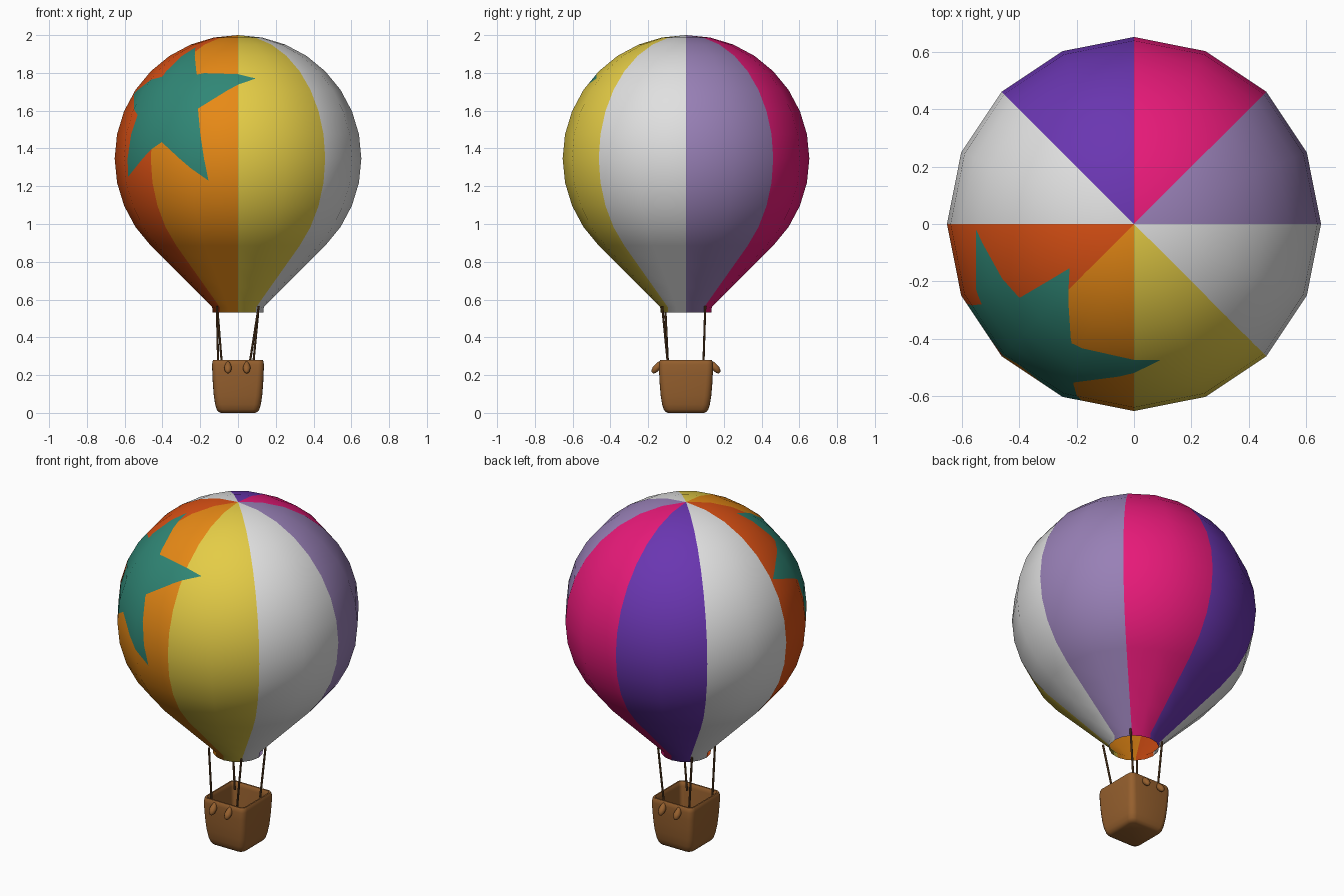
import bpy, bmesh, math
from mathutils import Vector

if "Cube" in bpy.data.objects:
    bpy.data.objects.remove(bpy.data.objects["Cube"])


def material(name, rgb):
    m = bpy.data.materials.new(name)
    lin = [(c / 255 / 12.92) if c < 11 else ((c / 255 + 0.055) / 1.055) ** 2.4 for c in rgb]
    m.diffuse_color = (*lin, 1)
    m.use_nodes = True
    m.node_tree.nodes["Principled BSDF"].inputs["Base Color"].default_value = m.diffuse_color
    return m


MATS = [material(n, c) for n, c in (
    ("lavender", (152, 128, 182)), ("magenta", (233, 26, 122)), ("purple", (106, 54, 177)),
    ("white", (224, 224, 224)), ("red orange", (217, 80, 20)), ("orange", (232, 138, 22)),
    ("yellow", (228, 204, 70)), ("teal", (48, 135, 118)))]
BROWN = material("wicker brown", (150, 96, 46))
ROPE = material("rope brown", (98, 66, 36))


def finish(name, bm, mats, angle=None):
    bmesh.ops.recalc_face_normals(bm, faces=bm.faces)
    me = bpy.data.meshes.new(name)
    bm.to_mesh(me)
    bm.free()
    for m in mats:
        me.materials.append(m)
    for p in me.polygons:
        p.use_smooth = True
    ob = bpy.data.objects.new(name, me)
    bpy.context.collection.objects.link(ob)
    if angle:
        bpy.context.view_layer.objects.active = ob
        ob.select_set(True)
        bpy.ops.object.shade_smooth_by_angle(angle=math.radians(angle))
        ob.select_set(False)
    return ob


def bridge(bm, a, b):
    n = len(a)
    for i in range(n):
        j = (i + 1) % n
        bm.faces.new((a[i], a[j], b[j], b[i]))


# Envelope: 16-sided lathe, sphere down to 45 degrees below the equator, then a cone to the neck
R, SEG = 0.653, 16
CEN = Vector((0, 0, 2 - R))
profile = [(R * math.cos(math.radians(a * 11.25)), CEN.z + R * math.sin(math.radians(a * 11.25)))
           for a in range(7, -5, -1)]
r45, z45 = profile[-1]
profile += [(r45 - d, z45 - d) for d in (.11, .22, .325)]
profile += [(r45 - .328, .532)]
bm = bmesh.new()
rings = [[bm.verts.new((r * math.cos(math.tau * k / SEG), r * math.sin(math.tau * k / SEG), z))
          for k in range(SEG)] for r, z in profile]
pole = bm.verts.new((0, 0, 2))
for k in range(SEG):
    bm.faces.new((pole, rings[0][k], rings[0][(k + 1) % SEG]))
for a, b in zip(rings, rings[1:]):
    bridge(bm, a, b)

# Star outline as points on the envelope, tips and inner corners alternating
star = [Vector(p) - CEN for p in (
    (-.223, -.153, 1.93), (-.22, -.42, 1.795), (.094, -.474, 1.77), (-.21, -.55, 1.61),
    (-.158, -.618, 1.228), (-.41, -.498, 1.435), (-.586, -.267, 1.249), (-.537, -.283, 1.58),
    (-.555, -.02, 1.69), (-.40, -.258, 1.78))]
axis = Vector((-.601, -.646, .470)).normalized()
u = axis.cross(Vector((0, 0, 1))).normalized()
w = u.cross(axis)


def flat(p):
    d = p.dot(axis)
    return p.dot(u) / d, p.dot(w) / d


outline = [flat(p) for p in star]


def in_star(p):
    if p.dot(axis) < 0.1:
        return False
    x, y = flat(p)
    inside = False
    for (x1, y1), (x2, y2) in zip(outline, outline[1:] + outline[:1]):
        if (y1 > y) != (y2 > y) and x < x1 + (y - y1) * (x2 - x1) / (y2 - y1):
            inside = not inside
    return inside


# Cut the star edges into the envelope
for p, q in zip(star, star[1:] + star[:1]):
    faces = [f for f in bm.faces
             if (f.calc_center_median() - CEN).normalized().dot(axis) > 0.4]
    geom = set(faces)
    for f in faces:
        geom.update(f.edges)
        geom.update(f.verts)
    bmesh.ops.bisect_plane(bm, geom=list(geom), dist=1e-5, plane_co=CEN,
                           plane_no=p.cross(q).normalized())

# Colour by 45 degree gores, then the star
for f in bm.faces:
    c = f.calc_center_median()
    gore = int((math.atan2(c.y, c.x) % math.tau) / (math.pi / 4)) % 8
    f.material_index = 3 if gore == 7 else gore
    if in_star(c - CEN):
        f.material_index = 7
env = finish("envelope", bm, MATS)
me = env.data
# Even shading: sphere normals above, cone normals below
normals = []
for v in me.vertices:
    n = (v.co - CEN).normalized()
    if v.co.z < z45:
        n = Vector((v.co.x, v.co.y, 0)).normalized() - Vector((0, 0, 1))
    normals.append(n.normalized())
me.normals_split_custom_set_from_vertices(normals)


# Basket: stacked rounded-square loops, hollow inside, slightly deeper than wide
def rounded_square(bm, h, r, z, n=4):
    loop = []
    for k in range(4):
        a0 = k * math.pi / 2
        cx = (h - r) * (1 if k in (0, 3) else -1)
        cy = (h - r) * (1 if k in (0, 1) else -1)
        for i in range(n + 1):
            a = a0 + i * math.pi / 2 / n
            loop.append(bm.verts.new((cx + r * math.cos(a), 1.045 * (cy + r * math.sin(a)), z)))
    return loop


bm = bmesh.new()
loops = [rounded_square(bm, h, r, z) for h, r, z in (
    (.092, .025, .0), (.104, .03, .006), (.113, .033, .018), (.121, .035, .045),
    (.128, .035, .09), (.133, .034, .15), (.136, .032, .21), (.137, .031, .255),
    (.135, .03, .272), (.130, .026, .281), (.122, .022, .281), (.117, .02, .272),
    (.115, .02, .255), (.112, .02, .14), (.102, .02, .03))]
for a, b in zip(loops, loops[1:]):
    bridge(bm, a, b)
bm.faces.new(loops[0])
bm.faces.new(loops[-1])
finish("basket", bm, [BROWN], 50)

# Sandbags: teardrops hung on front and back, leaning outward
for side, label in ((-1, "front"), (1, "back")):
    for x in (-.053, .046):
        bm = bmesh.new()
        bmesh.ops.create_uvsphere(bm, u_segments=12, v_segments=8, radius=1)
        for v in bm.verts:
            t = v.co.z
            taper = 1 - 0.35 * max(t, 0)
            lx, ly, lz = v.co.x * .02 * taper, v.co.y * .022 * taper, t * .035
            v.co = (x + lx, side * (.155 - lz * 0.45) + ly, .241 + lz * 0.92)
        finish(f"{label}_sandbag", bm, [BROWN])

# Ropes from basket corners to the neck
for (x0, y0), (x1, y1) in (((-.105, -.095), (-.112, -.110)), ((.06, -.095), (.11, -.126)),
                           ((-.085, .092), (-.11, .102)), ((.08, .092), (.11, .102))):
    a, b = Vector((x0, y0, .25)), Vector((x1, y1, .565))
    d = b - a
    bm = bmesh.new()
    bmesh.ops.create_cone(bm, cap_ends=True, segments=8, radius1=.006, radius2=.006,
                          depth=d.length)
    bmesh.ops.rotate(bm, verts=bm.verts, matrix=d.to_track_quat('Z', 'Y').to_matrix())
    bmesh.ops.translate(bm, verts=bm.verts, vec=(a + b) / 2)
    finish("rope", bm, [ROPE], 40)
